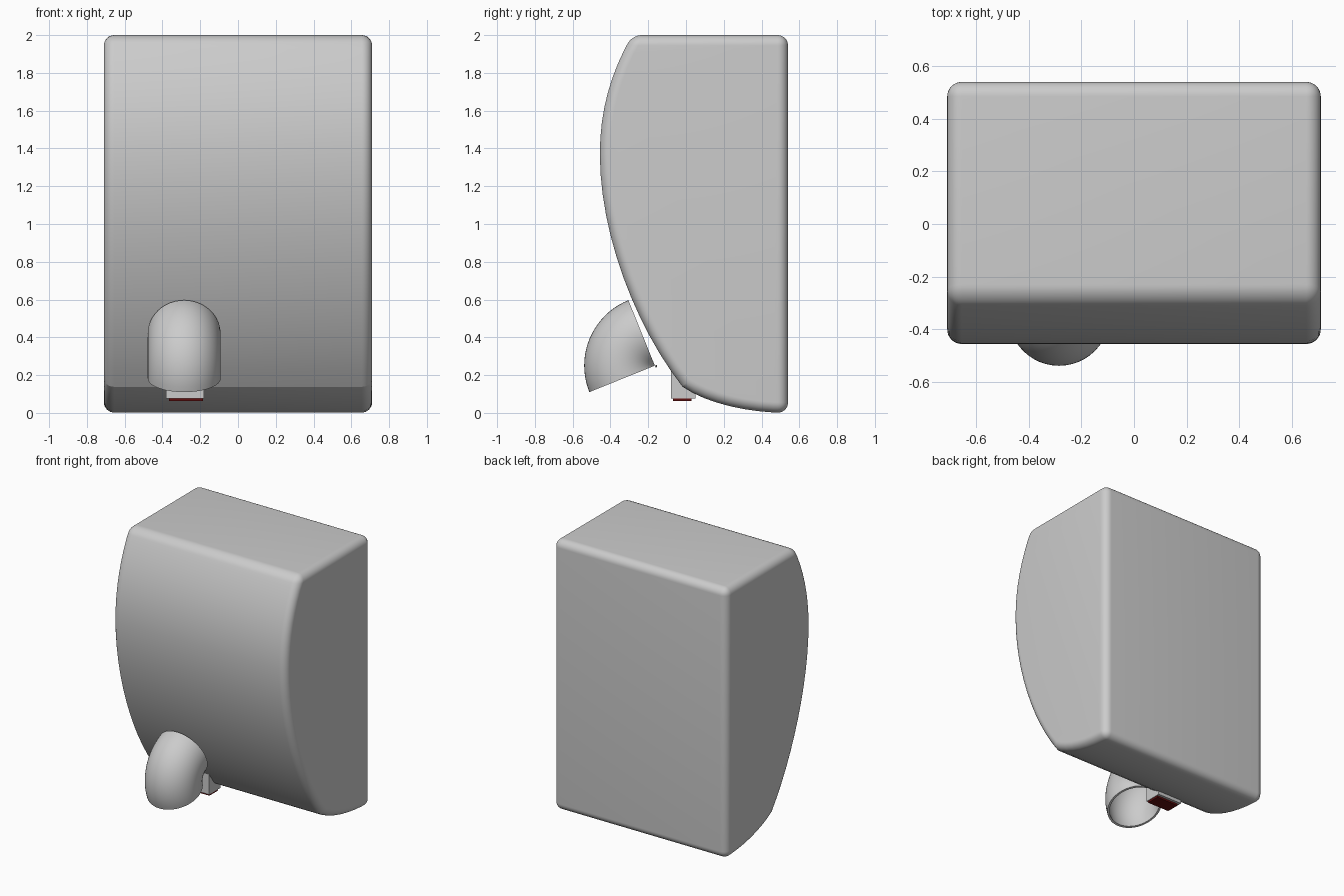
import bpy, bmesh
from math import sin, cos, pi, radians
from mathutils import Vector
from mathutils.geometry import interpolate_bezier

if "Cube" in bpy.data.objects:
    bpy.data.objects.remove(bpy.data.objects["Cube"])


def finish(bm, name, angle=14, color=None):
    bmesh.ops.recalc_face_normals(bm, faces=bm.faces)
    me = bpy.data.meshes.new(name)
    bm.to_mesh(me)
    bm.free()
    ob = bpy.data.objects.new(name, me)
    bpy.context.collection.objects.link(ob)
    bpy.ops.object.select_all(action='DESELECT')
    ob.select_set(True)
    bpy.context.view_layer.objects.active = ob
    bpy.ops.object.shade_smooth_by_angle(angle=radians(angle))
    if color:
        mat = bpy.data.materials.new(name + "_material")
        mat.diffuse_color = color
        mat.use_nodes = True
        mat.node_tree.nodes["Principled BSDF"].inputs["Base Color"].default_value = mat.diffuse_color
        me.materials.append(mat)
    return ob


def bezier(*pts, n=9):
    a, b, c, d = (Vector((0, y, z)) for y, z in pts)
    return list(interpolate_bezier(a, b, c, d, n))


def box(name, x0, x1, y0, y1, z0, z1, color=None):
    bm = bmesh.new()
    bmesh.ops.create_cube(bm, size=1)
    for v in bm.verts:
        v.co = ((x0 + x1) / 2 + v.co.x * (x1 - x0),
                (y0 + y1) / 2 + v.co.y * (y1 - y0),
                (z0 + z1) / 2 + v.co.z * (z1 - z0))
    return finish(bm, name, 30, color)


# Housing: side profile extruded across x, all hard edges rounded
profile = bezier((-0.285, 2), (-0.40, 1.80), (-0.456, 1.60), (-0.456, 1.37))
profile += bezier((-0.456, 1.37), (-0.456, 0.95), (-0.27, 0.46), (-0.018, 0.138), n=13)[1:]
profile += bezier((-0.018, 0.138), (0.11, 0.05), (0.33, 0), (0.54, 0))[1:]
profile.append(Vector((0, 0.54, 2)))
HALF_W = 0.71
bm = bmesh.new()
face = bm.faces.new([bm.verts.new((-HALF_W, p.y, p.z)) for p in profile])
ext = bmesh.ops.extrude_face_region(bm, geom=[face], use_keep_orig=True)
moved = [g for g in ext["geom"] if isinstance(g, bmesh.types.BMVert)]
bmesh.ops.translate(bm, verts=moved, vec=(2 * HALF_W, 0, 0))
bmesh.ops.recalc_face_normals(bm, faces=bm.faces)
hard = [e for e in bm.edges if e.calc_face_angle(0) > radians(40)]
bmesh.ops.bevel(bm, geom=hard, offset=0.055, offset_type='OFFSET', segments=8,
                profile=0.5, affect='EDGES', clamp_overlap=True)
finish(bm, "housing")

# Nozzle: hollow quarter elbow swept about a pivot line along x
PIVOT_Y, PIVOT_Z, CX = -0.165, 0.25, -0.285
MAJOR, OUTER, INNER = 0.181, 0.193, 0.178
SIDES, STEPS = 48, 20


def elbow_ring(bm, radius, ang):
    ring = []
    for i in range(SIDES):
        t = 2 * pi * i / SIDES
        r = MAJOR + radius * cos(t)
        ring.append(bm.verts.new((CX + radius * sin(t),
                                  PIVOT_Y + r * cos(ang), PIVOT_Z + r * sin(ang))))
    return ring


bm = bmesh.new()
angles = [radians(112 + 90 * k / STEPS) for k in range(STEPS + 1)]
rings = [elbow_ring(bm, OUTER, a) for a in angles]
rings += [elbow_ring(bm, INNER, a) for a in reversed(angles)]
for a, b in zip(rings, rings[1:] + rings[:1]):
    for i in range(SIDES):
        j = (i + 1) % SIDES
        bm.faces.new((a[i], a[j], b[j], b[i]))
finish(bm, "nozzle", 35)

# Sensor block under the housing with its dark red window
box("sensor_block", -0.38, -0.18, -0.08, 0.05, 0.075, 0.24)
box("sensor_window", -0.365, -0.185, -0.07, 0.03, 0.062, 0.08, (0.12, 0.005, 0.005, 1))
